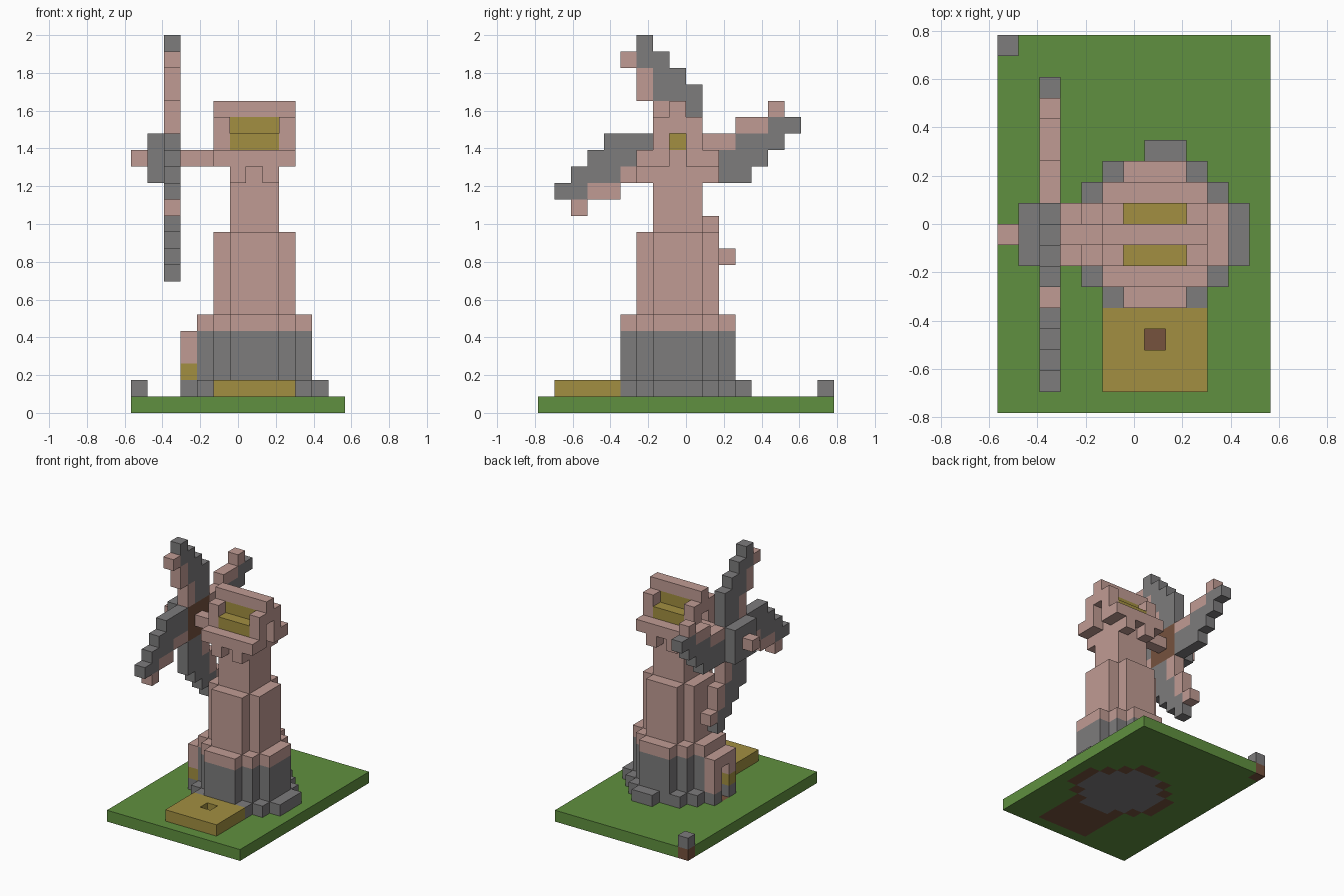
import bpy
import bmesh
from itertools import product
from mathutils import Vector

if "Cube" in bpy.data.objects:
    bpy.data.objects.remove(bpy.data.objects["Cube"], do_unlink=True)

U = 2 / 23                       # edge length of one block
ORIGIN = Vector((-6.5, -9, 0))   # grid corner, in blocks


def material(name, rgb):
    m = bpy.data.materials.new(name)
    m.use_nodes = True
    m.diffuse_color = (*rgb, 1)
    m.node_tree.nodes["Principled BSDF"].inputs["Base Color"].default_value = (*rgb, 1)
    return m


GREEN = material("grass green", (0.117, 0.28, 0.05))
GREY = material("stone grey", (0.205, 0.2, 0.203))
PINK = material("clay pink", (0.53, 0.33, 0.295))
SAND = material("straw yellow", (0.36, 0.275, 0.053))
BROWN = material("earth brown", (0.18, 0.085, 0.048))


def box(i, j, k):
    """Set of blocks; each argument is one index or an inclusive (first, last) pair."""
    spans = [(a, a) if isinstance(a, int) else a for a in (i, j, k)]
    return set(product(*(range(a, b + 1) for a, b in spans)))


def build(name, mat, cells):
    """Outer skin of a set of blocks as one flat-shaded mesh."""
    bm = bmesh.new()
    for cell in cells:
        for axis, side in product(range(3), (0, 1)):
            near = list(cell)
            near[axis] += 2 * side - 1
            if tuple(near) in cells:
                continue
            b, c = (axis + 1) % 3, (axis + 2) % 3
            corners = []
            for s, t in ((0, 0), (1, 0), (1, 1), (0, 1)):
                p = Vector(cell)
                p[axis] += side
                p[b] += s
                p[c] += t
                corners.append(bm.verts.new((p + ORIGIN) * U))
            bm.faces.new(corners if side else corners[::-1])
    bmesh.ops.remove_doubles(bm, verts=bm.verts, dist=U / 100)
    bmesh.ops.dissolve_limit(bm, angle_limit=0.01, verts=bm.verts, edges=bm.edges)
    mesh = bpy.data.meshes.new(name)
    bm.to_mesh(mesh)
    bm.free()
    mesh.materials.append(mat)
    bpy.context.collection.objects.link(bpy.data.objects.new(name, mesh))


def disc(k):
    """Stepped round footprint of the tower foot."""
    return box((6, 8), (5, 11), k) | box((5, 9), (6, 10), k) | box((4, 10), (7, 9), k)


def drop(cells, k=0):
    """Shadow of some blocks on one layer."""
    return {(i, j, k) for i, j, _ in cells}


# Ground-level pieces
path = box((5, 9), (1, 4), 1)
corner_post = box(0, 17, 1)
footing = box(11, (7, 9), 1) | box((7, 8), 12, 1)
for i, j in product((0, 1), (0, 1)):
    footing |= box(9 if i else 5, 11 if j else 5, 1)
    footing |= box(10 if i else 4, 10 if j else 6, 1)
door_sills = box(3, 7, 1) | box(3, 9, 1)

# Ground slab, with earth and stone set into it
stone_bed = disc(0)
earth = drop(path | corner_post | footing | box(3, (7, 9), 1)) - stone_bed
build("grass_base", GREEN, box((0, 12), (0, 17), 0) - stone_bed - earth)
build("earth_bed", BROWN, earth)
build("stone_bed", GREY, stone_bed)
build("front_path", SAND, path - box(7, 3, 1))
build("corner_post", GREY, corner_post)
build("footing_stones", GREY, footing | door_sills)

# Tower, from the stone foot up
build("tower_foot", GREY, disc((1, 4)))
build("foot_rim", PINK, disc(5))
build("tower_body", PINK, box((6, 8), (6, 10), (6, 10)) | box((5, 9), (7, 9), (6, 10)))
build("tower_neck", PINK, box((6, 8), (7, 9), (11, 14)))

# Side doorway
build("door_frame", PINK, box(3, 7, (3, 4)) | box(3, 8, 4) | box(3, 9, (2, 4)))
build("door_panel", SAND, box(3, 7, 2))

# Head: floor on brackets, gable ends, ridge and straw roof
build("head_floor", PINK, box((5, 9), (6, 10), 15) - box(9, 8, 15))
brackets = set()
for i, j in product((6, 8), (6, 10)):
    brackets |= box(i, j, 14)
build("floor_brackets", PINK, brackets)
gables = box((5, 9), 8, 18)
for i in (5, 9):
    gables |= box(i, 7, (16, 17)) | box(i, 9, (16, 17)) | box(i, 8, 17)
build("gables_and_ridge", PINK, gables)
build("straw_roof", SAND, box((6, 8), (7, 9), 16) | box((6, 8), 8, 17))

# Axle and hub
build("axle", PINK, box((3, 4), 8, 15) | box(0, 8, 15))
build("hub_plate", GREY, box(1, (7, 9), (14, 16)))
build("hub_core", BROWN, box(2, (7, 9), (14, 16)))

# One sail as (sideways, outward) blocks, turned about the hub four times
cloth = box(2, -2, (6, 7)) | box(2, -1, (4, 6)) | box(2, 0, (2, 5)) | box(2, 1, (2, 4))
spar = box(2, -3, 6) | box(2, -2, (4, 5)) | box(2, -1, (2, 3))


def turn(cells, steps):
    for _ in range(steps):
        cells = {(i, -k, j) for i, j, k in cells}
    return {(i, j + 8, k + 15) for i, j, k in cells}


for n, side in enumerate(("top", "front", "bottom", "back")):
    build(side + "_sail_cloth", GREY, turn(cloth, n))
    build(side + "_sail_spar", PINK, turn(spar, n))
